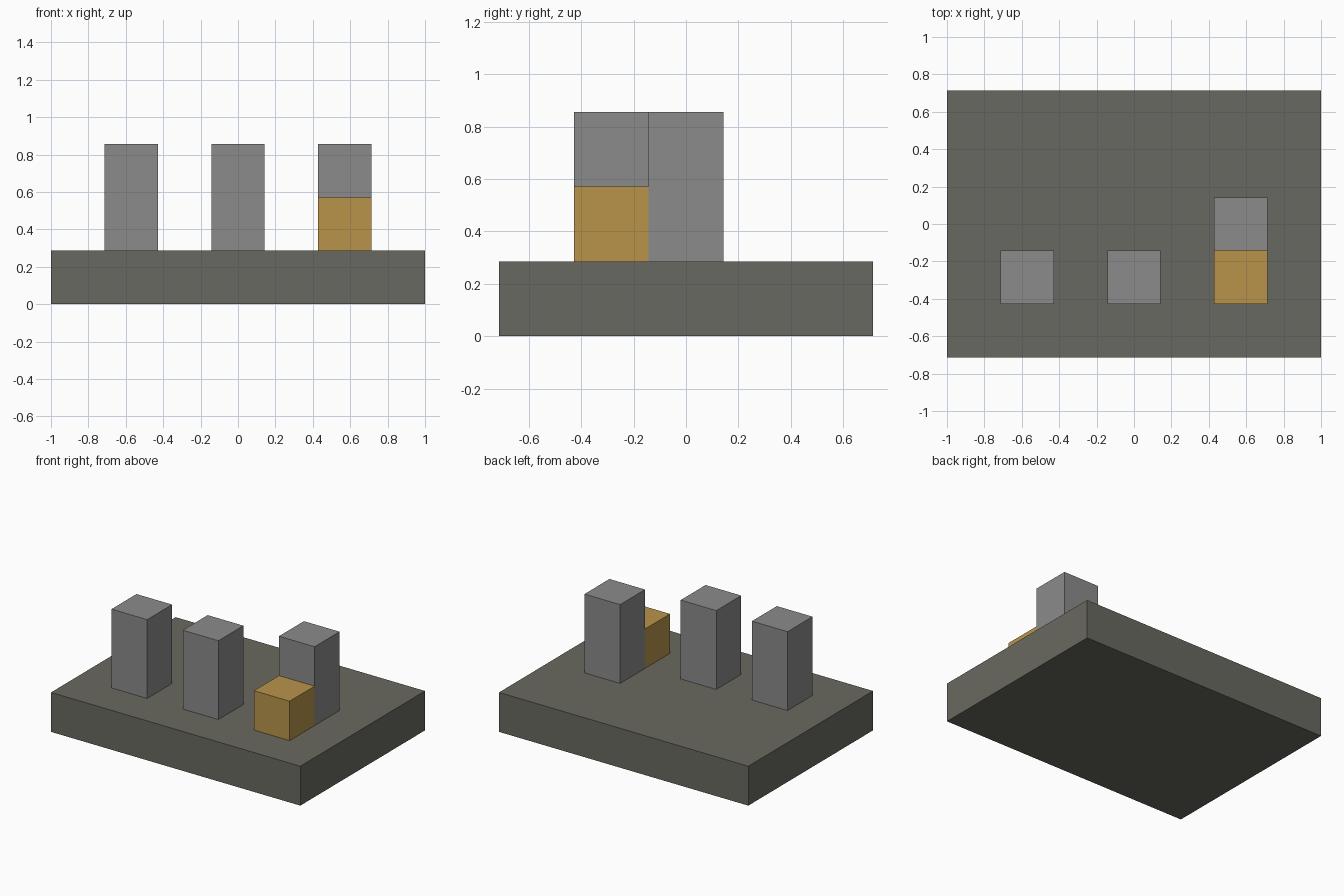
import bpy

default = bpy.data.objects.get("Cube")
if default:
    bpy.data.objects.remove(default, do_unlink=True)

U = 2 / 7  # one block


def material(name, colour):
    mat = bpy.data.materials.new(name)
    mat.use_nodes = True
    mat.diffuse_color = (*colour, 1)
    bsdf = next(n for n in mat.node_tree.nodes if n.type == 'BSDF_PRINCIPLED')
    bsdf.inputs["Base Color"].default_value = (*colour, 1)
    return mat


def block(name, centre, size, mat):
    """Box given in block units: centre (x, y), underside z, and full size."""
    x, y, z = centre
    bpy.ops.mesh.primitive_cube_add(size=1, location=(x * U, y * U, (z + size[2] / 2) * U))
    obj = bpy.context.object
    obj.name = name
    obj.scale = [s * U for s in size]
    bpy.ops.object.transform_apply(location=False, rotation=False, scale=True)
    obj.data.materials.append(mat)
    return obj


slate = material("dark olive grey", (0.141, 0.141, 0.119))
stone = material("mid grey", (0.258, 0.258, 0.258))
gold = material("ochre", (0.479, 0.296, 0.070))

# Ground slab
block("base_slab", (0, 0, 0), (7, 5, 1), slate)

# Pillars, the left one set one block further back
for name, x, y in (("right_pillar", -2, -1), ("middle_pillar", 0, -1), ("left_pillar", 2, 0)):
    block(name, (x, y, 1), (1, 1, 2), stone)

# Low block in front of the left pillar
block("ochre_block", (2, -1, 1), (1, 1, 1), gold)
